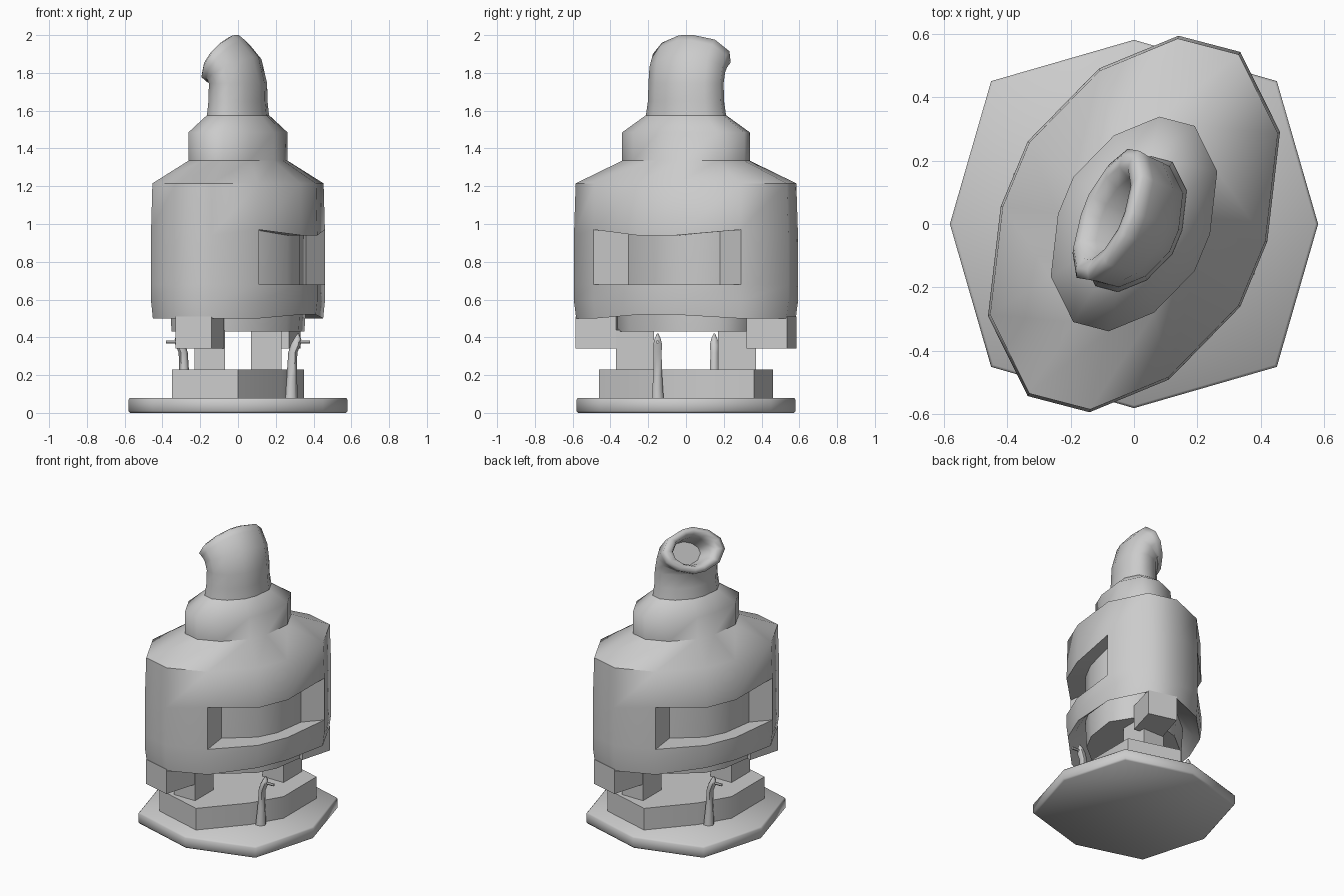
import bpy, math
from mathutils import Vector

if "Cube" in bpy.data.objects:
    bpy.data.objects.remove(bpy.data.objects["Cube"])

# Half outlines; the other half is the same turned by 180 degrees
def turn(half):
    return half + [(-x, -y) for x, y in half]

BODY = turn([(-.335, -.542), (-.14, -.593), (.11, -.49), (.335, -.26), (.42, -.055), (.46, .29)])
PLATE = turn([(0, -.58), (.45, -.45), (.58, 0), (.45, .45)])
PEDESTAL = turn([(-.35, -.36), (0, -.46), (.23, -.2), (.35, 0)])


def ring(outline, z, sx=1, sy=None):
    sy = sx if sy is None else sy
    return [(x * sx, y * sy, z) for x, y in outline]


def make(name, verts, faces, angle=40):
    me = bpy.data.meshes.new(name)
    me.from_pydata([tuple(v) for v in verts], [], faces)
    me.update()
    ob = bpy.data.objects.new(name, me)
    bpy.context.collection.objects.link(ob)
    bpy.ops.object.select_all(action='DESELECT')
    bpy.context.view_layer.objects.active = ob
    ob.select_set(True)
    bpy.ops.object.shade_smooth_by_angle(angle=math.radians(angle))
    return ob


def loft(name, rings, caps=(True, True), skip=(), extra=None, angle=40):
    n = len(rings[0])
    verts = [v for r in rings for v in r]
    faces = []
    for k in range(len(rings) - 1):
        for i in range(n):
            if (k, i) not in skip:
                j = (i + 1) % n
                faces.append((k*n + i, k*n + j, (k+1)*n + j, (k+1)*n + i))
    if caps[0]:
        faces.append(tuple(reversed(range(n))))
    if caps[1]:
        faces.append(tuple(range(len(verts) - n, len(verts))))
    if extra:
        extra(verts, faces, n)
    return make(name, verts, faces, angle)


# Foot plate and pedestal
loft("foot_plate", [ring(PLATE, 0, .985), ring(PLATE, .01), ring(PLATE, .07), ring(PLATE, .08, .985)], angle=70)
loft("pedestal", [ring(PEDESTAL, .07), ring(PEDESTAL, .23)], angle=50)

# Inner core seen through the windows and below the shell
CX, CY = .78, .62
loft("inner_core", [ring(BODY, .43, CX*.98, CY*.98), ring(BODY, .55, CX, CY), ring(BODY, 1.2, CX, CY)], angle=60)

# Outer shell with two window openings and their reveals
sill = ring(BODY, .68)
head = [(x, y, .97 if i % 6 in (2, 5) else .94) for i, (x, y) in enumerate(BODY)]
# The bottom lip rises slightly under the windows
lip = [(x * .98, y * .98, .52 if i % 6 in (3, 4) else .5) for i, (x, y) in enumerate(BODY)]
shell = [ring(BODY, .62, CX, CY), ring(BODY, .55, .88), lip, ring(BODY, .59, 1),
         sill, head, ring(BODY, 1.215, .985), ring(BODY, 1.335, .57), ring(BODY, 1.485, .57),
         ring(BODY, 1.575, .36)]
LOW, HIGH = 4, 5


def reveals(verts, faces, n):
    def inner(k, i):
        x, y, z = verts[k*n + i]
        verts.append((x * CX, y * CY, z))
        return len(verts) - 1
    for s in (2, 8):
        loop = [(LOW, s + i) for i in range(4)] + [(HIGH, s + 3 - i) for i in range(4)]
        ins = [inner(k, i) for k, i in loop]
        for a in range(8):
            b = (a + 1) % 8
            (k0, i0), (k1, i1) = loop[a], loop[b]
            faces.append((k0*n + i0, k1*n + i1, ins[b], ins[a]))


windows = {(LOW, s + i) for s in (2, 8) for i in range(3)}
loft("outer_shell", shell, (False, False), windows, reveals, angle=55)

# Bent spout: rings hinge about the inside of the bend, then fold into the mouth
U = Vector((.35, .937, 0))
D = Vector((.937, -.35, 0))


def hinged(size, deg, out=0, inset=1):
    a = math.radians(deg)
    pts = []
    for x, y in BODY:
        p = Vector((x, y, 0)) * size
        t = p.dot(D) * inset + .14
        q = D * (-.14 + t * math.cos(a)) + U * p.dot(U) * inset
        q.z = 1.745 + t * math.sin(a)
        normal = Vector((-D.x * math.sin(a), -D.y * math.sin(a), math.cos(a)))
        pts.append(q + normal * out)
    return pts


loft("spout", [ring(BODY, 1.565, .36), ring(BODY, 1.65, .34), hinged(.335, 0), hinged(.34, 28, .01),
               hinged(.345, 54), hinged(.355, 58, .025), hinged(.35, 58, .04, .88),
               hinged(.35, 58, .035, .72), hinged(.35, 58, -.01, .6), hinged(.34, 58, -.1, .54)],
     (False, True), angle=70)

# Paired parts: brackets, legs, pegs and cross pins
for side, s in (("front", 1), ("back", -1)):
    foot = [(-.33*s, -.535*s), (-.14*s, -.585*s), (-.075*s, -.37*s), (-.27*s, -.32*s)]
    loft(side + "_bracket", [ring(foot, .34), ring(foot, .51)])
    leg = [(-.23*s, -.37*s), (-.07*s, -.37*s), (-.07*s, -.17*s), (-.23*s, -.17*s)]
    loft(side + "_leg", [ring(leg, .22), ring(leg, .44)])

    peg = []
    for cx, z, r in ((.28, .08, .036), (.285, .2, .027), (.29, .32, .024), (.305, .36, .027), (.315, .39, .02), (.318, .42, .004)):
        peg.append([(s * (cx + r * math.cos(i * math.pi / 3)),
                     s * (-.15 + r * math.sin(i * math.pi / 3)), z) for i in range(6)])
    loft(side + "_peg", peg, angle=60)
    pin = [[(s * x, s * (-.15 + .009 * math.cos(i * math.pi / 3)), .375 + .009 * math.sin(i * math.pi / 3))
            for i in range(6)] for x in (.3, .38)]
    loft(side + "_pin", pin)
